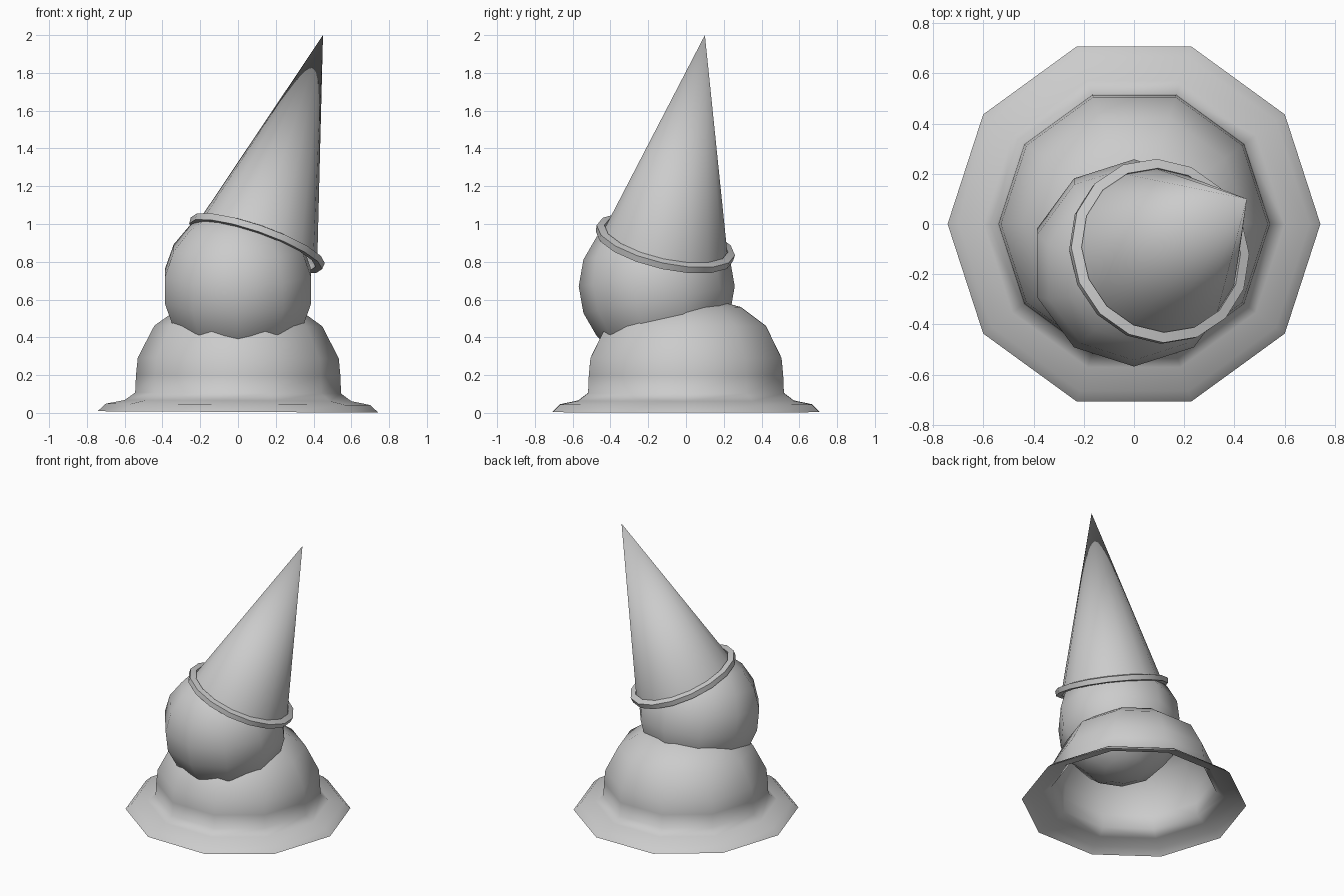
import bpy, bmesh, math
from mathutils import Vector

if "Cube" in bpy.data.objects:
    bpy.data.objects.remove(bpy.data.objects["Cube"])


def lathe(name, profile, sides, closed=False, smooth_angle=180):
    """Revolve (radius, height) points around z."""
    bm = bmesh.new()
    rings = []
    for r, z in profile:
        if r == 0:
            rings.append([bm.verts.new((0, 0, z))] * sides)
        else:
            rings.append([bm.verts.new((r * math.cos(2 * math.pi * i / sides),
                                        r * math.sin(2 * math.pi * i / sides), z))
                          for i in range(sides)])
    pairs = list(zip(rings, rings[1:]))
    if closed:
        pairs.append((rings[-1], rings[0]))
    for a, b in pairs:
        for i in range(sides):
            j = (i + 1) % sides
            quad = list(dict.fromkeys([a[i], a[j], b[j], b[i]]))
            bm.faces.new(quad)
    bmesh.ops.recalc_face_normals(bm, faces=bm.faces)
    mesh = bpy.data.meshes.new(name)
    bm.to_mesh(mesh)
    bm.free()
    obj = bpy.data.objects.new(name, mesh)
    bpy.context.collection.objects.link(obj)
    bpy.ops.object.select_all(action='DESELECT')
    obj.select_set(True)
    bpy.context.view_layer.objects.active = obj
    if smooth_angle >= 180:
        bpy.ops.object.shade_smooth()
    else:
        bpy.ops.object.shade_smooth_by_angle(angle=math.radians(smooth_angle))
    return obj


# Melted body: open-bottomed dome flaring into a thin skirt
body = lathe("body_dome", [(0.743, 0.005), (0.70, 0.045), (0.60, 0.065), (0.545, 0.105),
                           (0.541, 0.20), (0.532, 0.29), (0.445, 0.46), (0.305, 0.56),
                           (0.155, 0.60), (0, 0.607)], 10)
body.rotation_euler.y = math.radians(0.3)

# Head: slightly tilted ten-sided sphere
bpy.ops.mesh.primitive_uv_sphere_add(segments=10, ring_count=9, radius=0.413,
                                     location=(0, -0.155, 0.67),
                                     rotation=(math.radians(10), 0, 0))
head = bpy.context.object
head.name = "head"
bpy.ops.object.shade_smooth()

# Pointed hat leaning right and back, with a square-section band
centre, tip = Vector((0.1, -0.11, 0.9)), Vector((0.45, 0.1, 2.0))
axis = tip - centre
hat = lathe("hat_cone", [(0.335, 0), (0, axis.length)], 16)
band = lathe("hat_band", [(0.335, -0.02), (0.372, -0.02), (0.375, 0.015), (0.335, 0.025)],
             16, closed=True, smooth_angle=30)
for part in (hat, band):
    part.location = centre
    part.rotation_mode = 'QUATERNION'
    part.rotation_quaternion = Vector((0, 0, 1)).rotation_difference(axis)
# The band sits a little flatter front to back than the cone axis
band.rotation_quaternion = Vector((0, 0, 1)).rotation_difference(Vector((0.35, 0.23, 1)))
